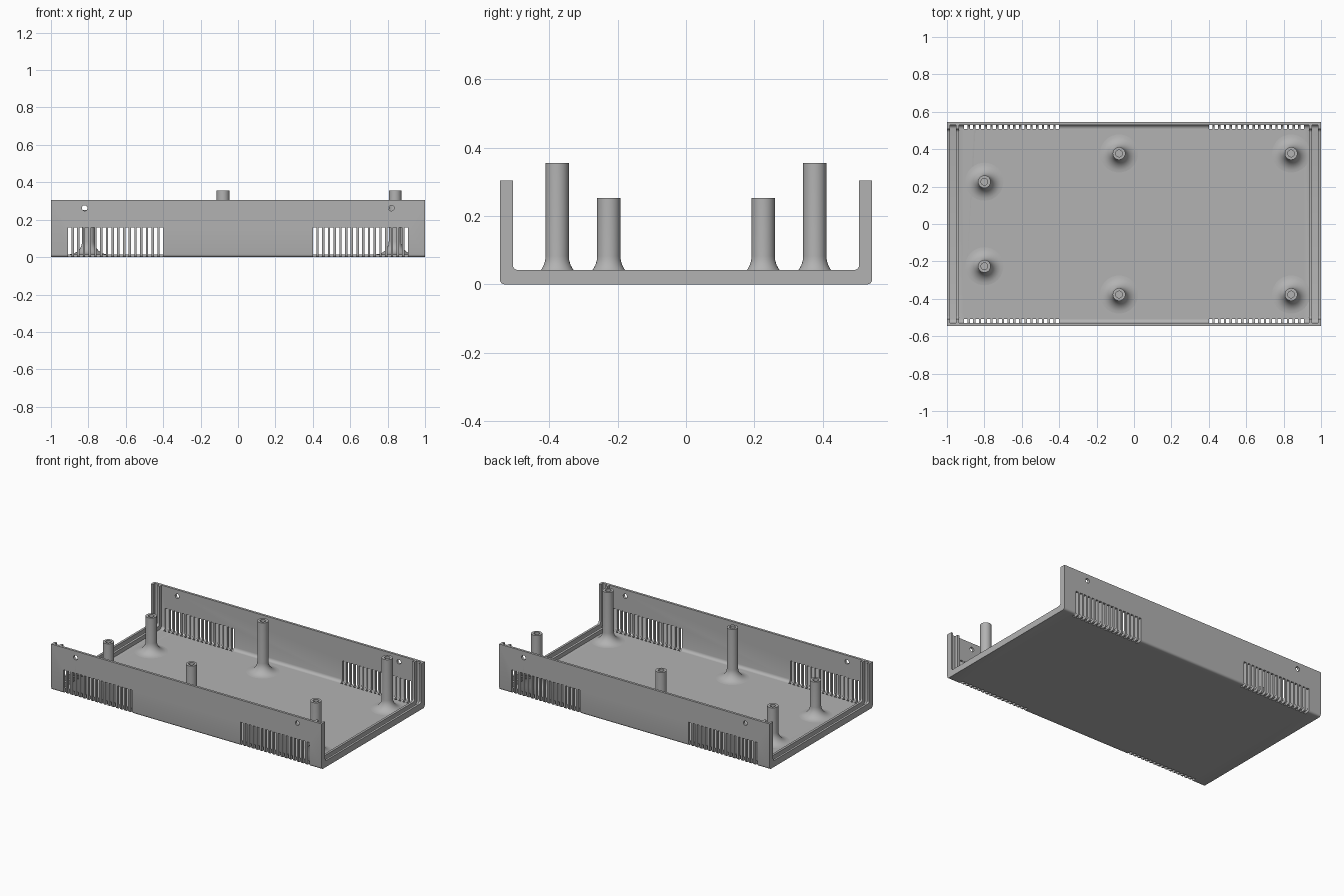
import bpy, bmesh, math
from mathutils import Matrix, Vector

if "Cube" in bpy.data.objects:
    bpy.data.objects.remove(bpy.data.objects["Cube"], do_unlink=True)

WIDTH, HEIGHT = 0.545, 0.305      # half width of the tray, wall height
WALL, FLOOR = 0.529, 0.015        # inner wall face and floor top in the thin part
RIB_WALL, RIB_FLOOR = 0.507, 0.042
SLOTS, PITCH, SLOT_W = 17, 0.0306, 0.018

grey = bpy.data.materials.new("plain grey")
grey.use_nodes = True
grey.diffuse_color = (0.448, 0.448, 0.448, 1)
grey.node_tree.nodes["Principled BSDF"].inputs["Base Color"].default_value = grey.diffuse_color


def make_object(name, bm):
    bmesh.ops.recalc_face_normals(bm, faces=bm.faces)
    mesh = bpy.data.meshes.new(name)
    bm.to_mesh(mesh)
    bm.free()
    mesh.materials.append(grey)
    obj = bpy.data.objects.new(name, mesh)
    bpy.context.collection.objects.link(obj)
    return obj


def activate(obj):
    bpy.ops.object.select_all(action='DESELECT')
    obj.select_set(True)
    bpy.context.view_layer.objects.active = obj


def trough(half_w, bottom, top, radius, steps):
    """Section in y, z: flat top with two rounded lower corners."""
    pts = [(half_w, top)]
    for i in range(steps + 1):
        a = math.pi / 2 * i / steps
        pts.append((half_w - radius + radius * math.cos(a),
                    bottom + radius - radius * math.sin(a)))
    return pts + [(-y, z) for y, z in reversed(pts)]


def prism(bm, section, x0, x1):
    face = bm.faces.new([bm.verts.new((x0, y, z)) for y, z in section])
    out = bmesh.ops.extrude_face_region(bm, geom=[face])
    moved = [v for v in out["geom"] if isinstance(v, bmesh.types.BMVert)]
    bmesh.ops.translate(bm, verts=moved, vec=(x1 - x0, 0, 0))


def box(bm, lo, hi):
    lo, hi = Vector(lo), Vector(hi)
    m = Matrix.Translation((lo + hi) / 2) @ Matrix.Diagonal((*(hi - lo), 1))
    bmesh.ops.create_cube(bm, size=1, matrix=m)


def cut(target, name, bm):
    cutter = make_object(name, bm)
    cutter.hide_render = True
    mod = target.modifiers.new(name, 'BOOLEAN')
    mod.operation, mod.solver, mod.object = 'DIFFERENCE', 'EXACT', cutter
    activate(target)
    bpy.ops.object.modifier_apply(modifier=mod.name)
    bpy.data.objects.remove(cutter, do_unlink=True)


# Tray: solid block hollowed to the rib section
bm = bmesh.new()
prism(bm, trough(WIDTH, 0, HEIGHT, 0.015, 4), -1, 1)
tray = make_object("tray", bm)
bm = bmesh.new()
prism(bm, trough(RIB_WALL, RIB_FLOOR, HEIGHT + 0.1, 0.016, 4), -1.1, 1.1)
cut(tray, "rib_opening", bm)

# Wider cavity in the middle and panel grooves at both ends leave the ribs
bm = bmesh.new()
for x0, x1 in ((-0.936, 0.936), (-0.985, -0.952), (0.952, 0.985)):
    prism(bm, trough(WALL, FLOOR, HEIGHT + 0.2, 0.02, 4), x0, x1)
cut(tray, "cavities", bm)

# Vent slots through the walls and lower corners, and round screw holes
bm = bmesh.new()
for sx in (-1, 1):
    for sy in (-1, 1):
        ys = sorted((sy * 0.509, sy * 0.6))
        for i in range(SLOTS):
            x = sx * (0.41 + i * PITCH)
            box(bm, (x - SLOT_W / 2, ys[0], -0.05), (x + SLOT_W / 2, ys[1], 0.157))
        m = Matrix.Translation((sx * 0.82, sy * 0.55, 0.262)) @ Matrix.Rotation(math.pi / 2, 4, 'X')
        bmesh.ops.create_cone(bm, cap_ends=True, segments=24, radius1=0.015,
                              radius2=0.015, depth=0.1, matrix=m)
cut(tray, "vents_and_screw_holes", bm)
activate(tray)
bpy.ops.object.shade_smooth_by_angle(angle=math.radians(35))


def post(name, x, y, top):
    """Hollow standoff with a flared foot."""
    r, hole, flare = 0.034, 0.018, 0.068
    pts = []
    for i in range(9):
        a = math.pi / 2 * i / 8
        pts.append((r + flare * (1 - math.sin(a)), FLOOR + flare * (1 - math.cos(a))))
    pts += [(r, top), (hole, top), (hole, FLOOR + 0.03), (0, FLOOR + 0.03)]
    bm = bmesh.new()
    vs = [bm.verts.new((px, 0, pz)) for px, pz in pts]
    es = [bm.edges.new(pair) for pair in zip(vs, vs[1:])]
    bmesh.ops.spin(bm, geom=vs + es, cent=(0, 0, 0), axis=(0, 0, 1),
                   angle=2 * math.pi, steps=32, use_duplicate=False)
    bmesh.ops.remove_doubles(bm, verts=bm.verts, dist=0.0001)
    obj = make_object(name, bm)
    obj.location = (x, y, 0)
    activate(obj)
    bpy.ops.object.shade_smooth_by_angle(angle=math.radians(35))


# Standoffs: a short pair and two tall pairs
for side, s in (("front", -1), ("back", 1)):
    post(f"short_post_{side}", -0.8, s * 0.226, 0.253)
    post(f"middle_post_{side}", -0.08, s * 0.377, 0.355)
    post(f"end_post_{side}", 0.84, s * 0.377, 0.355)
